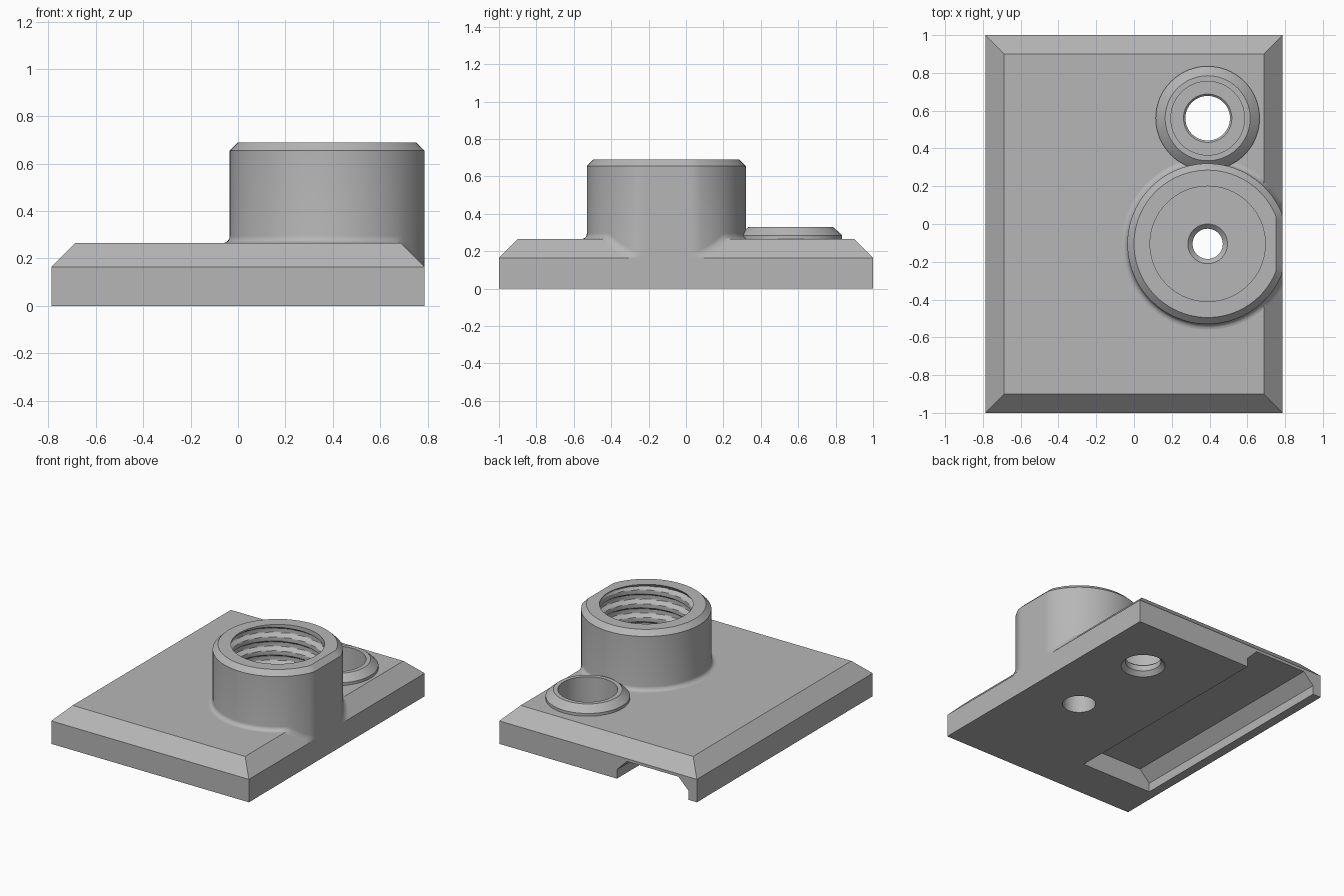
import bpy, bmesh, math

if "Cube" in bpy.data.objects:
    bpy.data.objects.remove(bpy.data.objects["Cube"], do_unlink=True)

HALF_X, HALF_Y, EDGE_Z, TOP_Z, BEVEL = 0.787, 1.0, 0.165, 0.265, 0.1
BOSS = (0.39, -0.105)
COLLAR = (0.39, 0.56)
BOSS_TOP, FLOOR_Z, PITCH = 0.69, 0.22, 0.1
SEGS = 96

grey = bpy.data.materials.new("light_grey")
grey.use_nodes = True
colour = (0.47, 0.47, 0.47, 1)
grey.diffuse_color = colour
grey.node_tree.nodes["Principled BSDF"].inputs["Base Color"].default_value = colour


def finish(name, bm, smooth=True):
    mesh = bpy.data.meshes.new(name)
    bm.to_mesh(mesh)
    bm.free()
    obj = bpy.data.objects.new(name, mesh)
    bpy.context.collection.objects.link(obj)
    mesh.materials.append(grey)
    if smooth:
        bpy.ops.object.select_all(action='DESELECT')
        obj.select_set(True)
        bpy.context.view_layer.objects.active = obj
        bpy.ops.object.shade_smooth_by_angle(angle=math.radians(35))
    return obj


def lathe(name, centre, rings, place, capped=False):
    """Join closed rings; place(ring, angle) gives each point about the centre."""
    bm = bmesh.new()
    loops = []
    for ring in rings:
        loop = []
        for i in range(SEGS):
            x, y, z = place(ring, 2 * math.pi * i / SEGS)
            loop.append(bm.verts.new((centre[0] + x, centre[1] + y, z)))
        loops.append(loop)
    for a, b in zip(loops, loops[1:]):
        for i in range(SEGS):
            j = (i + 1) % SEGS
            bm.faces.new((a[i], a[j], b[j], b[i]))
    if capped:
        bm.faces.new(loops[0])
        bm.faces.new(loops[-1])
        bmesh.ops.recalc_face_normals(bm, faces=bm.faces)
    return finish(name, bm)


def round_point(ring, angle):
    r, z = ring
    return r * math.cos(angle), r * math.sin(angle), z


def cut(target, cutter):
    cutter.hide_render = True
    cutter.hide_viewport = True
    mod = target.modifiers.new(cutter.name, 'BOOLEAN')
    mod.operation = 'DIFFERENCE'
    mod.solver = 'EXACT'
    mod.object = cutter


# Base plate with sloped top border
bm = bmesh.new()
layers = []
for inset, z in ((0, 0), (0, EDGE_Z), (BEVEL, TOP_Z)):
    layers.append([bm.verts.new((sx * (HALF_X - inset), sy * (HALF_Y - inset), z))
                   for sx, sy in ((-1, -1), (1, -1), (1, 1), (-1, 1))])
for a, b in zip(layers, layers[1:]):
    for i in range(4):
        j = (i + 1) % 4
        bm.faces.new((a[i], a[j], b[j], b[i]))
bm.faces.new(layers[0][::-1])
bm.faces.new(layers[-1])
plate = finish("base_plate", bm, smooth=False)

# Underside slot, open at the back
bm = bmesh.new()
profile = [(-0.72, -0.1), (-0.72, 0.065), (-0.64, 0.145),
           (-0.23, 0.145), (-0.15, 0.065), (-0.15, -0.1)]
face = bm.faces.new([bm.verts.new((x, -0.7, z)) for x, z in profile])
grown = bmesh.ops.extrude_face_region(bm, geom=[face])
bmesh.ops.translate(bm, vec=(0, 2, 0),
                    verts=[v for v in grown["geom"] if isinstance(v, bmesh.types.BMVert)])
bmesh.ops.recalc_face_normals(bm, faces=bm.faces)
cut(plate, finish("slot_cutter", bm, smooth=False))

# Stepped holes through the plate
cut(plate, lathe("boss_hole_cutter", BOSS,
                 [(0.11, -0.1), (0.11, 0.15), (0.08, 0.18), (0.08, 0.195),
                  (0.105, FLOOR_Z), (0.34, FLOOR_Z), (0.34, 0.5)], round_point, True))
cut(plate, lathe("collar_hole_cutter", COLLAR,
                 [(0.147, -0.1), (0.147, 0), (0.118, 0.03), (0.118, 0.07),
                  (0.128, 0.08), (0.197, 0.08), (0.197, 0.5)], round_point, True))


# Threaded boss: trimmed flush with the plate side, filleted at its foot
def plate_height(x):
    return min(TOP_Z, TOP_Z - (x - HALF_X + BEVEL))


def boss_point(ring, angle):
    kind, r, z = ring
    limit = HALF_X - BOSS[0]
    if kind == "thread":
        phase = 2 * math.pi * z / PITCH - angle
        fade = min(1, (BOSS_TOP - z) / 0.03)
        wave = max(0, min(1, 0.5 + 0.9 * math.cos(phase)))
        return round_point((r + 0.03 * fade * wave, z), angle)
    if kind == "rim":
        limit -= 0.035
    x, y, _ = round_point((r, z), angle)
    x = min(x, limit)
    if kind == "foot":
        z += plate_height(BOSS[0] + x)
    return x, y, z


rings = []
for i in range(6):
    a = math.pi / 2 * i / 5
    rings.append(("foot", 0.455 - 0.03 * math.sin(a), 0.03 * (1 - math.cos(a))))
rings += [("wall", 0.425, BOSS_TOP - 0.035), ("rim", 0.39, BOSS_TOP)]
ROWS = 90
rings += [("thread", 0.305, BOSS_TOP - (BOSS_TOP - FLOOR_Z) * i / ROWS)
          for i in range(ROWS + 1)]
lathe("threaded_boss", BOSS, rings, boss_point)

# Low collar around the second hole
lathe("low_collar", COLLAR,
      [(0.275, TOP_Z), (0.275, 0.285), (0.26, 0.3), (0.225, 0.33),
       (0.195, 0.33), (0.195, 0.08)], round_point)
